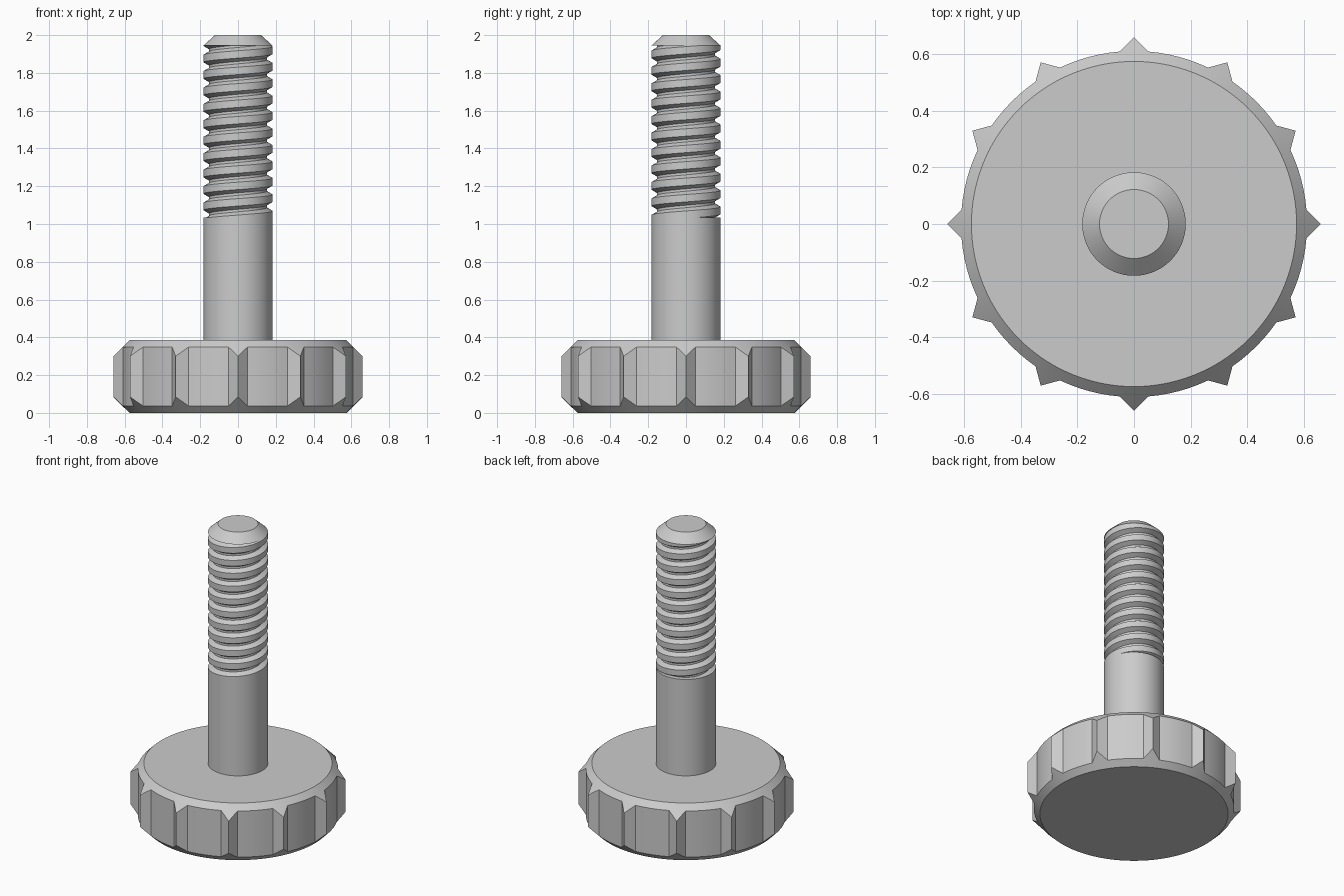
import bpy, bmesh, math

if "Cube" in bpy.data.objects:
    bpy.data.objects.remove(bpy.data.objects["Cube"])

TAU = 2 * math.pi


def skin(name, columns):
    """Join equal-length vertical point columns into a closed, capped solid."""
    bm = bmesh.new()
    cols = [[bm.verts.new(p) for p in c] for c in columns]
    n = len(cols)
    for i, a in enumerate(cols):
        b = cols[(i + 1) % n]
        for k in range(len(a) - 1):
            bm.faces.new((a[k], b[k], b[k + 1], a[k + 1]))
    bm.faces.new([c[0] for c in reversed(cols)])
    bm.faces.new([c[-1] for c in cols])
    bmesh.ops.remove_doubles(bm, verts=bm.verts, dist=1e-5)
    bmesh.ops.dissolve_degenerate(bm, edges=bm.edges, dist=1e-5)
    bmesh.ops.recalc_face_normals(bm, faces=bm.faces)
    mesh = bpy.data.meshes.new(name)
    bm.to_mesh(mesh)
    bm.free()
    ob = bpy.data.objects.new(name, mesh)
    bpy.context.collection.objects.link(ob)
    bpy.ops.object.select_all(action='DESELECT')
    ob.select_set(True)
    bpy.context.view_layer.objects.active = ob
    bpy.ops.object.shade_smooth_by_angle(angle=math.radians(25))
    return ob


def polar(r, a, z):
    return (r * math.cos(a), r * math.sin(a), z)


# Knurled head: round disc with 12 right-angled grip teeth and conical chamfers
HEAD_H, FACE_R, DISC_R, TIP_R, TEETH = 0.385, 0.575, 0.612, 0.66, 12
base_x, base_y = 0.610, 0.05
base_a = math.atan2(base_y, base_x)
outline = []
for t in range(TEETH):
    mid = TAU * t / TEETH
    for i in range(-3, 4):                       # tooth flanks
        f = abs(i) / 3
        x, y = TIP_R + (base_x - TIP_R) * f, base_y * i / 3
        outline.append((math.hypot(x, y), mid + math.atan2(y, x)))
    span = TAU / TEETH - 2 * base_a
    for i in range(1, 6):                        # disc arc up to the next tooth
        outline.append((DISC_R, mid + base_a + span * i / 6))
skin("knob_head", [
    [polar(FACE_R, a, 0), polar(r, a, r - FACE_R),
     polar(r, a, HEAD_H - (r - FACE_R)), polar(FACE_R, a, HEAD_H)]
    for r, a in outline])

# Shank with right-handed helical thread and chamfered tip
R, ROOT, PITCH = 0.183, 0.153, 0.087
Z0, Z1, TOP, SEG = 1.035, 1.945, 2.0, 72
PROFILE = [(0.0, R), (0.45, R), (0.65, ROOT), (0.80, ROOT), (1.0, R)]


def thread_radius(u):
    u %= 1.0
    for (u0, r0), (u1, r1) in zip(PROFILE, PROFILE[1:]):
        if u <= u1:
            return r0 + (r1 - r0) * (u - u0) / (u1 - u0)


turns = math.ceil((Z1 - Z0) / PITCH) + 1
columns = []
for j in range(SEG):
    a = TAU * j / SEG
    col = [polar(R, a, HEAD_H - 0.01), polar(R, a, Z0)]
    for k in range(-2, turns):
        for u, _ in PROFILE[:-1]:
            z = Z0 - 0.005 + PITCH * (k + u + j / SEG)
            z = min(max(z, Z0), Z1)
            col.append(polar(thread_radius((z - Z0 + 0.005) / PITCH - j / SEG), a, z))
    col += [polar(R, a, Z1), polar(0.122, a, TOP)]
    columns.append(col)

# Align the closing seam: the last column climbs one full turn, so add a shifted copy
first = columns[0]
columns.append(first[:2] + first[6:-2] + [first[-3]] * 4 + first[-2:])
bm_cols = columns


def skin_open_seam(name, cols):
    """Skin without a wrap strip, then weld the shifted seam and cap the ends."""
    bm = bmesh.new()
    vs = [[bm.verts.new(p) for p in c] for c in cols]
    for a, b in zip(vs, vs[1:]):
        for k in range(len(a) - 1):
            bm.faces.new((a[k], b[k], b[k + 1], a[k + 1]))
    bm.faces.new([c[0] for c in reversed(vs[:-1])])
    bm.faces.new([c[-1] for c in vs[:-1]])
    bmesh.ops.remove_doubles(bm, verts=bm.verts, dist=1e-5)
    bmesh.ops.dissolve_degenerate(bm, edges=bm.edges, dist=1e-5)
    bmesh.ops.recalc_face_normals(bm, faces=bm.faces)
    mesh = bpy.data.meshes.new(name)
    bm.to_mesh(mesh)
    bm.free()
    ob = bpy.data.objects.new(name, mesh)
    bpy.context.collection.objects.link(ob)
    bpy.ops.object.select_all(action='DESELECT')
    ob.select_set(True)
    bpy.context.view_layer.objects.active = ob
    bpy.ops.object.shade_smooth_by_angle(angle=math.radians(25))


skin_open_seam("threaded_shank", bm_cols)
